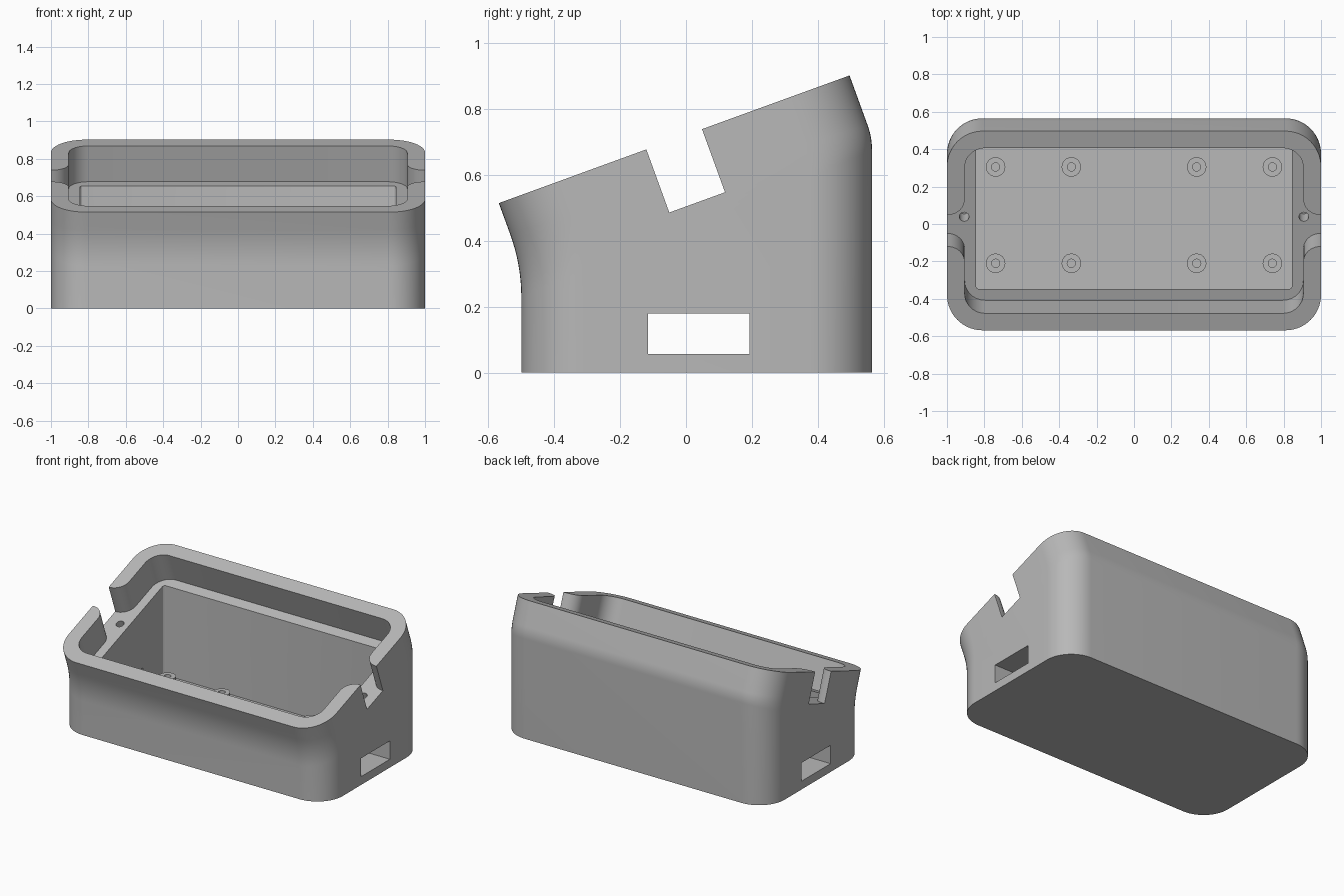
import bpy, bmesh, math
from mathutils import Matrix, Vector

cube = bpy.data.objects.get("Cube")
if cube:
    bpy.data.objects.remove(cube, do_unlink=True)

TILT = math.radians(20)
FRONT, BACK = -0.5, 0.565
MID_Y = (FRONT + BACK) / 2
FLOOR = 0.05

grey = bpy.data.materials.new("light_grey_plastic")
grey.use_nodes = True
colour = (0.48, 0.48, 0.48, 1)
grey.diffuse_color = colour
grey.node_tree.nodes["Principled BSDF"].inputs["Base Color"].default_value = colour


def ledge_z(y):
    """Height of the sloping ledge plane at depth y."""
    return 0.327 + (y - FRONT) * math.tan(TILT)


def arc(cx, cy, r, start, end, steps):
    angles = [math.radians(start + (end - start) * i / steps) for i in range(steps + 1)]
    return [(cx + r * math.cos(a), cy + r * math.sin(a)) for a in angles]


def rounded_rect(hx, y0, y1, r, steps):
    return (arc(hx - r, y0 + r, r, -90, 0, steps) + arc(hx - r, y1 - r, r, 0, 90, steps)
            + arc(r - hx, y1 - r, r, 90, 180, steps) + arc(r - hx, y0 + r, r, 180, 270, steps))


def loft(name, rings, closed=False):
    """Skin a list of rings; cap the ends, or join last to first when closed."""
    bm = bmesh.new()
    loops = [[bm.verts.new(p) for p in ring] for ring in rings]
    pairs = list(zip(loops, loops[1:]))
    if closed:
        pairs.append((loops[-1], loops[0]))
    for low, high in pairs:
        for i in range(len(low)):
            j = (i + 1) % len(low)
            bm.faces.new((low[i], low[j], high[j], high[i]))
    if not closed:
        bm.faces.new(loops[0][::-1])
        bm.faces.new(loops[-1])
    bmesh.ops.recalc_face_normals(bm, faces=bm.faces)
    mesh = bpy.data.meshes.new(name)
    bm.to_mesh(mesh)
    bm.free()
    mesh.materials.append(grey)
    obj = bpy.data.objects.new(name, mesh)
    bpy.context.collection.objects.link(obj)
    return obj


def prism(name, outline, z0, z1, matrix=Matrix()):
    return loft(name, [[matrix @ Vector((x, y, z)) for x, y in outline] for z in (z0, z1)])


def smooth(obj):
    bpy.ops.object.select_all(action='DESELECT')
    obj.select_set(True)
    bpy.context.view_layer.objects.active = obj
    bpy.ops.object.shade_smooth_by_angle(angle=math.radians(30))


# Case body: upright shell whose collar leans forward with a soft bend
normal = Vector((0, -math.sin(TILT), math.cos(TILT)))
up = Vector((0, 0, 1))
columns = []
for x, y in rounded_rect(1, FRONT, BACK, 0.19, 14):
    bend = Vector((x, y, ledge_z(y)))
    reach = 0.1 - 0.06 * (y - FRONT) / (BACK - FRONT)
    start, end = bend - up * reach, bend + normal * reach
    column = [Vector((x, y, 0))]
    for i in range(9):
        t = i / 8
        column.append(start * (1 - t) ** 2 + bend * 2 * t * (1 - t) + end * t ** 2)
    column.append(bend + normal * 0.2)
    columns.append(column)
case = loft("case_body", list(zip(*columns)))

# Sloping recess with a rounded cable notch on each side
tilted = Matrix.Translation((0, MID_Y, ledge_z(MID_Y))) @ Matrix.Rotation(TILT, 4, 'X')
quarter = ([(1.2, 0.09)] + arc(0.995, 0.18, 0.09, 270, 180, 10)
           + arc(0.795, 0.36, 0.11, 0, 90, 12))
half = quarter + [(-x, y) for x, y in reversed(quarter)]
outline = half + [(x, -y) for x, y in reversed(half)]
cutters = [prism("recess_cutter", outline, -0.004, 0.4, tilted)]

# Inner cavity
cutters.append(prism("cavity_cutter", rounded_rect(0.845, -0.347, 0.413, 0.015, 3), FLOOR, 0.78))

# Side ports
port = [(-1.2, -0.115), (1.2, -0.115), (1.2, 0.193), (-1.2, 0.193)]
cutters.append(prism("port_cutter", port, 0.056, 0.18))

# Screw holes in the ledge
for side in (-1, 1):
    circle = arc(side * 0.908, 0.005, 0.026, 0, 345, 23)
    cutters.append(prism("screw_hole_cutter", circle, -0.12, 0.05, tilted))

bpy.context.view_layer.objects.active = case
for cutter in cutters:
    cutter.hide_render = True
    mod = case.modifiers.new(cutter.name, 'BOOLEAN')
    mod.operation, mod.solver, mod.object = 'DIFFERENCE', 'EXACT', cutter
    bpy.ops.object.modifier_apply(modifier=mod.name)
    bpy.data.objects.remove(cutter, do_unlink=True)
smooth(case)

# Board standoffs on the floor
for x in (-0.74, -0.335, 0.335, 0.74):
    for y in (-0.21, 0.305):
        section = [(0.022, FLOOR), (0.022, 0.11), (0.052, 0.11), (0.052, FLOOR)]
        rings = [[(px, py, z) for px, py in arc(x, y, r, 0, 345, 23)] for r, z in section]
        smooth(loft("board_standoff", rings, closed=True))
